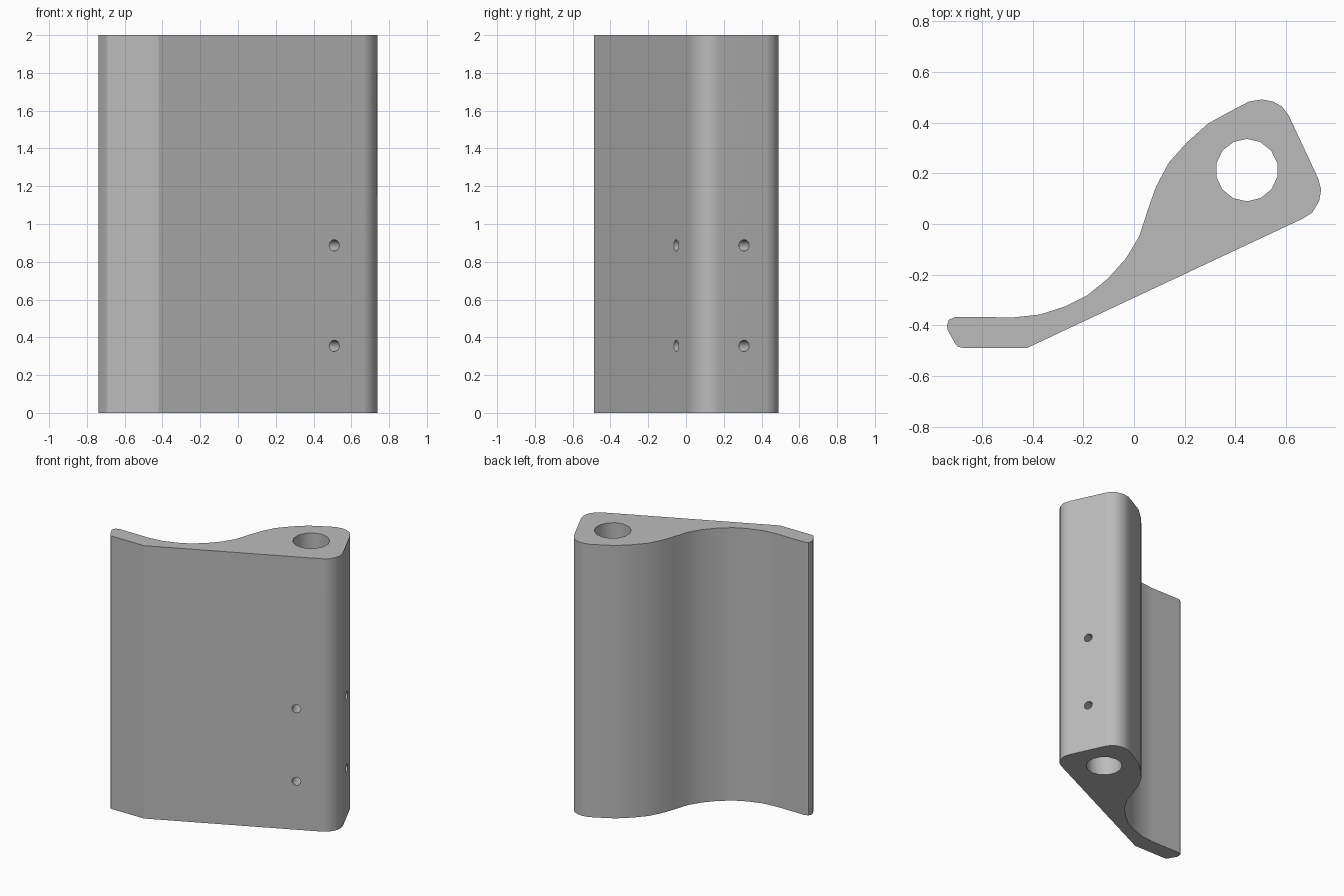
import bpy, bmesh, math
from mathutils import Vector

cube = bpy.data.objects.get("Cube")
if cube:
    bpy.data.objects.remove(cube, do_unlink=True)

HEIGHT = 2.0
BORE = Vector((0.445, 0.2125, HEIGHT / 2))

grey = bpy.data.materials.new("light_grey")
grey.use_nodes = True
colour = (0.5, 0.5, 0.5, 1)
grey.diffuse_color = colour
grey.node_tree.nodes["Principled BSDF"].inputs["Base Color"].default_value = colour

# Cross-section, counter-clockwise seen from above
profile = [
    # sloping front face and rounded right corner
    (-.42, -.488), (.667, .022), (.703, .045), (.73, .09), (.738, .135), (.726, .18),
    # rounded back corner
    (.61, .428), (.584, .463), (.548, .483), (.505, .491), (.454, .483),
    # S-shaped back
    (.379, .444), (.292, .396), (.209, .322), (.138, .243), (.087, .148), (.055, .057),
    (.02, -.05), (-.032, -.136), (-.103, -.215), (-.185, -.282), (-.272, -.325),
    (-.37, -.357), (-.473, -.368),
    # thin lip
    (-.706, -.367), (-.73, -.378), (-.738, -.4), (-.734, -.42), (-.703, -.475),
    (-.692, -.485), (-.675, -.488),
]


def make_object(name, bm):
    bmesh.ops.recalc_face_normals(bm, faces=bm.faces)
    mesh = bpy.data.meshes.new(name)
    bm.to_mesh(mesh)
    bm.free()
    mesh.materials.append(grey)
    obj = bpy.data.objects.new(name, mesh)
    bpy.context.collection.objects.link(obj)
    return obj


def drill(target, centre, direction, radius, length, sides):
    """Cut a round hole centred on a point along a direction."""
    bm = bmesh.new()
    bmesh.ops.create_cone(bm, cap_ends=True, segments=sides, radius1=radius,
                          radius2=radius, depth=length)
    cutter = make_object("hole_cutter", bm)
    cutter.rotation_mode = 'QUATERNION'
    cutter.rotation_quaternion = direction.to_track_quat('Z', 'Y')
    cutter.location = centre
    cutter.hide_render = True
    mod = target.modifiers.new("hole", 'BOOLEAN')
    mod.operation, mod.solver, mod.object = 'DIFFERENCE', 'EXACT', cutter
    bpy.ops.object.modifier_apply(modifier=mod.name)
    bpy.data.objects.remove(cutter, do_unlink=True)


# Extruded body
bm = bmesh.new()
face = bm.faces.new([bm.verts.new((x, y, 0)) for x, y in profile])
top = bmesh.ops.extrude_face_region(bm, geom=[face], use_keep_orig=True)["geom"]
bmesh.ops.translate(bm, vec=(0, 0, HEIGHT),
                    verts=[v for v in top if isinstance(v, bmesh.types.BMVert)])
body = make_object("bracket_body", bm)
bpy.ops.object.select_all(action='DESELECT')
bpy.context.view_layer.objects.active = body
body.select_set(True)

# Main bore, then two small screw holes in each flat face
drill(body, BORE, Vector((0, 0, 1)), 0.123, HEIGHT + 0.2, 14)
front_out = Vector((0.425, -0.905, 0))
side_out = Vector((0.905, 0.425, 0))
for z in (0.355, 0.887):
    drill(body, Vector((0.51, -0.052, z)), front_out, 0.03, 0.46, 16)
    drill(body, Vector((0.665, 0.307, z)), side_out, 0.03, 0.46, 16)

# Smooth curved walls, crisp rims and a crisp bend at the lip
bpy.ops.object.shade_smooth_by_angle(angle=math.radians(32))
for edge in body.data.edges:
    points = [body.data.vertices[i].co for i in edge.vertices]
    if all((p.xy - Vector(profile[0])).length < 0.01 for p in points):
        edge.use_edge_sharp = True
weighted = body.modifiers.new("flat_faces", 'WEIGHTED_NORMAL')
weighted.keep_sharp = True
